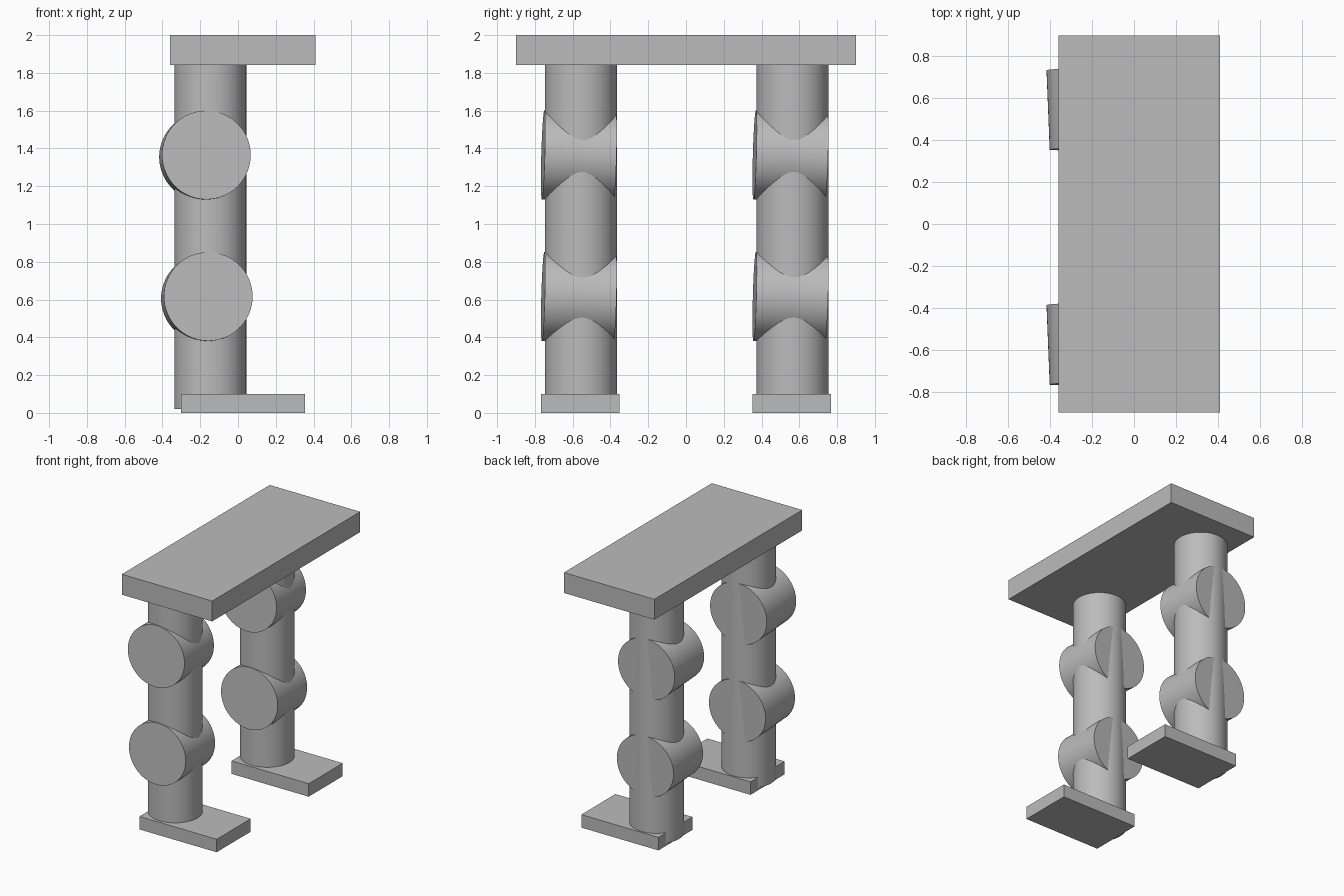
import bpy
import math
from mathutils import Vector

if "Cube" in bpy.data.objects:
    bpy.data.objects.remove(bpy.data.objects["Cube"], do_unlink=True)

# Single plain grey
grey = bpy.data.materials.new("plain grey")
grey.use_nodes = True
colour = (0.5, 0.5, 0.5, 1)
grey.diffuse_color = colour
grey.node_tree.nodes["Principled BSDF"].inputs["Base Color"].default_value = colour


def box(name, low, high):
    low, high = Vector(low), Vector(high)
    bpy.ops.mesh.primitive_cube_add(size=1, location=(low + high) / 2)
    obj = bpy.context.object
    obj.name = name
    obj.scale = high - low
    bpy.ops.object.transform_apply(location=False, rotation=False, scale=True)
    obj.data.materials.append(grey)


def cylinder(name, centre, axis, radius, length):
    bpy.ops.mesh.primitive_cylinder_add(vertices=64, radius=radius, depth=length,
                                        location=centre)
    obj = bpy.context.object
    obj.name = name
    obj.rotation_euler = Vector(axis).to_track_quat("Z", "Y").to_euler()
    obj.data.materials.append(grey)
    bpy.ops.object.shade_smooth_by_angle(angle=math.radians(30))


# Hip slab across both legs
box("top_slab", (-0.36, -0.9, 1.843), (0.41, 0.9, 2.0))

# Legs: upright column, two slightly tilted joint drums and a flat foot
joint_axis = (-0.04, 1, -0.028)
for side, y in (("right", -0.56), ("left", 0.56)):
    cylinder(side + "_leg", (-0.146, y + 0.004, 0.94), (0, 0, 1), 0.19, 1.84)
    cylinder(side + "_hip_joint", (-0.175, y - 0.007, 1.36), joint_axis, 0.235, 0.38)
    cylinder(side + "_knee_joint", (-0.165, y - 0.007, 0.611), joint_axis, 0.235, 0.38)
    box(side + "_foot", (-0.302, y - 0.207, 0), (0.355, y + 0.207, 0.1))
